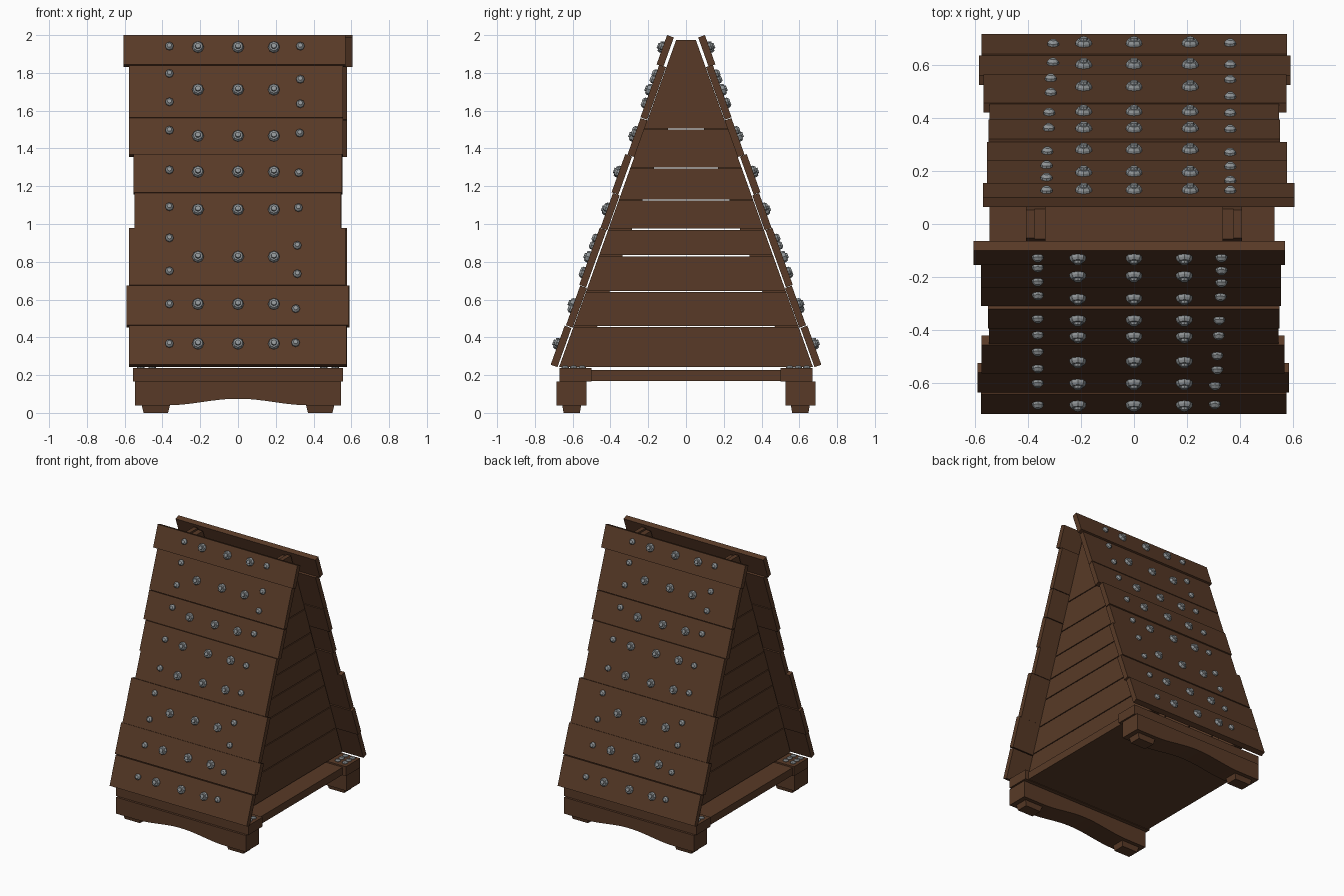
import bpy, bmesh, math
from mathutils import Matrix, Vector

if "Cube" in bpy.data.objects:
    bpy.data.objects.remove(bpy.data.objects["Cube"])


def material(name, col):
    m = bpy.data.materials.new(name)
    m.diffuse_color = (*col, 1)
    m.use_nodes = True
    m.node_tree.nodes["Principled BSDF"].inputs["Base Color"].default_value = m.diffuse_color
    return m


WOOD = material("dark_brown_wood", (0.098, 0.042, 0.020))
METAL = material("grey_metal", (0.28, 0.30, 0.31))

SLOPE = 0.358                        # outward run of the sides per unit of height
A = math.atan(SLOPE)
S, C = math.sin(A), math.cos(A)
T = 0.038                            # plank thickness
HALF_TURN = Matrix.Rotation(math.pi, 4, 'Z')
SIDES = (("front", "right", Matrix.Identity(4)), ("back", "left", HALF_TURN))


def half(z):
    """Half depth of the side wall at height z."""
    return 0.05 + SLOPE * (1.98 - z)


def finish(bm, name, mat, m):
    bmesh.ops.recalc_face_normals(bm, faces=bm.faces)
    bm.transform(m)
    me = bpy.data.meshes.new(name)
    bm.to_mesh(me)
    bm.free()
    me.materials.append(mat)
    ob = bpy.data.objects.new(name, me)
    bpy.context.collection.objects.link(ob)


def prism(name, outline, a, b, m, axis='X'):
    """Extrude an outline: (y, z) along x, or (x, z) along y."""
    bm = bmesh.new()
    put = (lambda p, t: (t, p[0], p[1])) if axis == 'X' else (lambda p, t: (p[0], t, p[1]))
    lo = [bm.verts.new(put(p, a)) for p in outline]
    hi = [bm.verts.new(put(p, b)) for p in outline]
    bm.faces.new(lo)
    bm.faces.new(hi)
    n = len(outline)
    for i in range(n):
        j = (i + 1) % n
        bm.faces.new((lo[i], lo[j], hi[j], hi[i]))
    finish(bm, name, WOOD, m)


def box(name, x0, x1, y0, y1, z0, z1, m=Matrix.Identity(4)):
    prism(name, [(y0, z0), (y1, z0), (y1, z1), (y0, z1)], x0, x1, m)


BIG = [(0.031, -0.006), (0.031, 0.010), (0.025, 0.020), (0.016, 0.020), (0.014, 0.029)]
SMALL = [(0.022, -0.006), (0.022, 0.010), (0.012, 0.021)]


def bolt(bm, profile, m, n=8):
    """Turn a low-sided bolt head around its axis."""
    rings = [[bm.verts.new(m @ Vector((r * math.cos(2 * math.pi * i / n),
                                       r * math.sin(2 * math.pi * i / n), h)))
              for i in range(n)] for r, h in profile]
    for lo, hi in zip(rings, rings[1:]):
        for i in range(n):
            j = (i + 1) % n
            bm.faces.new((lo[i], lo[j], hi[j], hi[i]))
    bm.faces.new(rings[-1])
    bm.faces.new(rings[0])


# sloping planks: z0, z1, x0, x1, offset, big bolt z, left small z, right small z, right small x
PLANKS = [
    (1.845, 2.000, -.605, .570, .016, 1.935, [1.94], [1.94], .33),
    (1.565, 1.843, -.578, .555, .002, 1.710, [1.795, 1.645], [1.765, 1.635], .33),
    (1.367, 1.561, -.578, .555, .000, 1.465, [1.495], [1.48], .327),
    (1.168, 1.370, -.552, .550, .012, 1.275, [1.285], [1.27], .322),
    (0.980, 1.164, -.547, .545, .004, 1.075, [1.09], [1.085], .32),
    (0.678, 0.980, -.576, .569, .008, 0.825, [.925, .75], [.885, .735], .314),
    (0.464, 0.674, -.590, .585, .002, 0.575, [.575], [.55], .306),
    (0.255, 0.462, -.578, .575, .008, 0.365, [.365], [.37], .305),
]

# side wall board joints
JOINTS = [0.243, 0.46, 0.645, 0.835, 0.975, 1.13, 1.30, 1.505, 1.98]

for face, side, m in SIDES:
    for k, (z0, z1, x0, x1, off, zb, zl, zr, xr) in enumerate(PLANKS, 1):
        def outer(z):
            return -(half(z) + (T + off) / C)
        back = Vector((C * T, -S * T))          # from outer face to inner face
        p0, p1 = Vector((outer(z0), z0)), Vector((outer(z1), z1))
        prism(f"{face}_plank_{k}", [p0, p1, p1 + back, p0 + back], x0, x1, m)
        # bolts on the plank
        bm = bmesh.new()
        spots = [(BIG, x, zb) for x in (-.212, 0, .19)]
        spots += [(SMALL, -.363, z) for z in zl] + [(SMALL, xr, z) for z in zr]
        for prof, x, z in spots:
            bolt(bm, prof, Matrix.Translation((x, outer(z), z))
                 @ Matrix.Rotation(math.pi / 2 - A, 4, 'X'))
        finish(bm, f"{face}_bolts_{k}", METAL, m)

    # side wall of stacked boards, with inner rails along the slopes
    for k, (z0, z1) in enumerate(zip(JOINTS, JOINTS[1:]), 1):
        z1 -= 0.006
        prism(f"{side}_wall_board_{k}",
              [(-half(z0), z0), (half(z0), z0), (half(z1), z1), (-half(z1), z1)],
              0.375, 0.408, m)
    for tag, s in (("a", -1), ("b", 1)):
        zb, zt, w = 0.243, 1.96, 0.125
        peak = 1.98 - (w - 0.05) / SLOPE
        prism(f"{side}_inner_rail_{tag}",
              [(s * half(zb), zb), (s * (half(zb) - w), zb), (0, peak), (0, zt), (s * half(zt), zt)],
              0.335, 0.375, m)

    # base: arched beam, cap plank and tapered feet
    arch = [(x / 100, 0.04 + 0.035 * (0.5 + 0.5 * math.cos(math.pi * x / 38)))
            for x in range(38, -39, -4)]
    arch[-1] = (-0.38, 0.04)
    prism(f"{face}_arched_beam",
          [(-.545, .04), (-.545, .165), (.545, .165), (.545, .04)] + arch,
          -.685, -.527, m, 'Y')
    box(f"{face}_base_cap", -.557, .557, -.67, -.50, .166, .238, m)
    for tag, x in (("left", -.435), ("right", .435)):
        bm = bmesh.new()
        bmesh.ops.create_cube(bm, size=1)
        for v in bm.verts:
            g = 1 if v.co.z > 0 else 0.86
            v.co = (x + v.co.x * .15 * g, -.605 + v.co.y * .10 * g, .021 + v.co.z * .042)
        finish(bm, f"{face}_{tag}_foot", WOOD, m)
    # small bolts on the cap corners
    bm = bmesh.new()
    for s in (-1, 1):
        for x in (.455, .515):
            for y in (-.55, -.595, -.64):
                bolt(bm, [(.02, -.004), (.02, .005), (.011, .012)],
                     Matrix.Translation((s * x, y, .238)))
    finish(bm, f"{face}_cap_bolts", METAL, m)

# floor between the two beams
box("floor", -.545, .53, -.50, .50, .17, .227)
